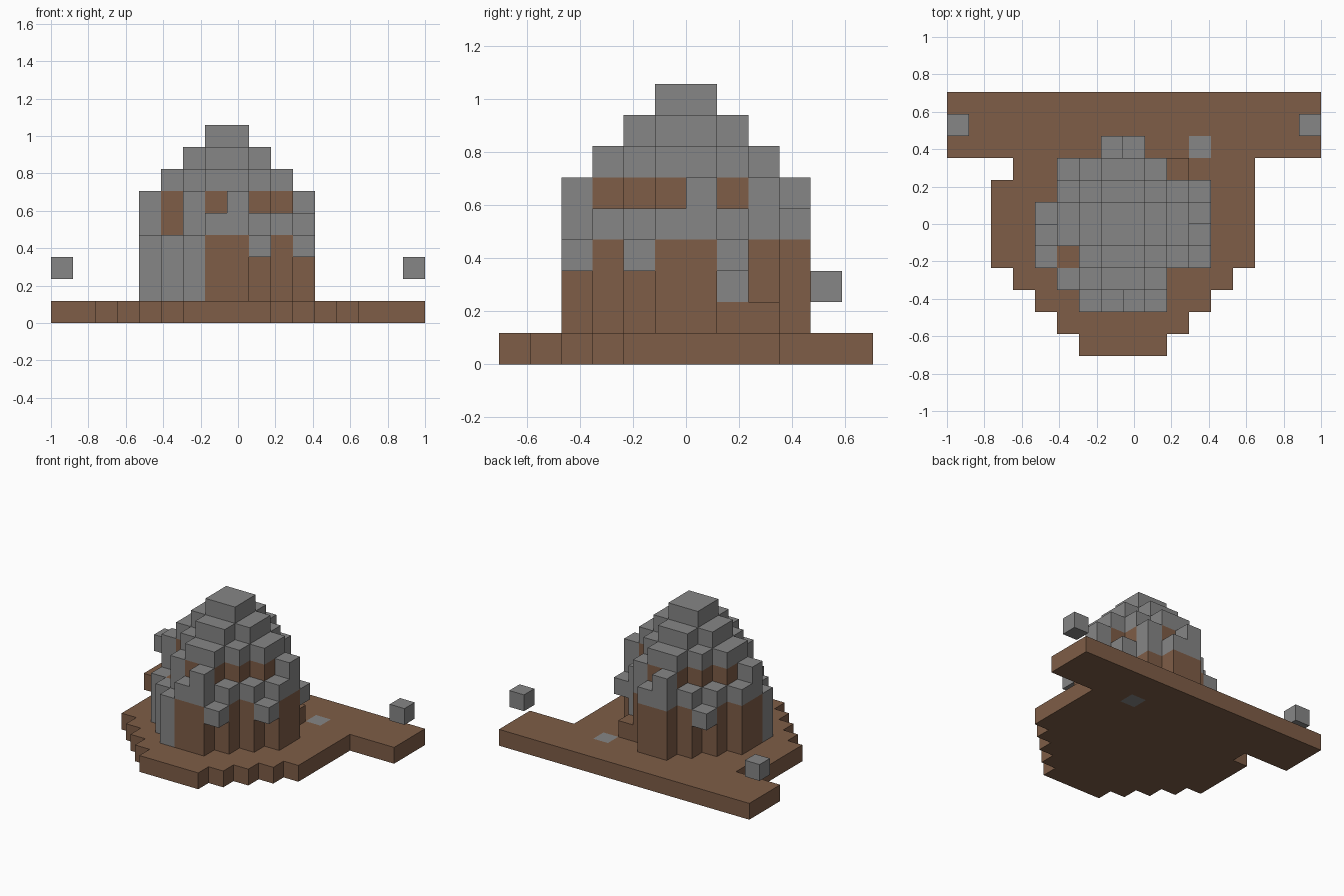
import bpy
import bmesh
from mathutils import Vector

if "Cube" in bpy.data.objects:
    bpy.data.objects.remove(bpy.data.objects["Cube"], do_unlink=True)

UNIT = 2 / 17                      # edge of one block
ORIGIN = Vector((-1, -12 * UNIT / 2, 0))


def material(name, rgb):
    mat = bpy.data.materials.new(name)
    mat.use_nodes = True
    mat.diffuse_color = (*rgb, 1)
    node = next(n for n in mat.node_tree.nodes if n.type == 'BSDF_PRINCIPLED')
    node.inputs["Base Color"].default_value = (*rgb, 1)
    return mat


brown = material("earth brown", (0.21, 0.11, 0.063))
grey = material("stone grey", (0.24, 0.24, 0.24))


def row(x0, x1, y, z):
    """Blocks x0..x1 inclusive in one row."""
    return {(x, y, z) for x in range(x0, x1 + 1)}


def stepped_disc(half, z):
    """Stepped round layer centred on the tower axis (8, 6)."""
    cells = set()
    for j in range(-half, half):
        reach = half - (j if j >= 0 else -1 - j)
        cells |= row(8 - reach, 7 + reach, 6 + j, z)
    return cells


# Ground slab, round in front with a wide strip at the back
fallen = {(11, 9, 0)}
ground = set()
for j, (a, b) in enumerate([(6, 9), (5, 10), (4, 11), (3, 12)] + [(2, 13)] * 4
                           + [(3, 13)] + [(0, 16)] * 3):
    ground |= row(a, b, j, 0)
ground -= fallen

# Tower wall, with one stone patch
patch = {(10, 7, 2), (10, 7, 3)}
wall = set().union(*(stepped_disc(4, z) for z in (1, 2, 3))) - patch

# Narrow upper storey
upper = stepped_disc(3, 4) | stepped_disc(3, 5)

# Parapet ring with a broken gap, and merlons above it
parapet = stepped_disc(4, 4) - upper - {(5, 4, 4)}
merlons = {(x, y, 5) for x, y in
           [(8, 2), (11, 6), (7, 9), (4, 5), (9, 8), (6, 3)]}

# Stepped roof
roof = set().union(*(stepped_disc(9 - z, z) for z in (6, 7, 8)))

# Brackets below the parapet and full-height buttresses
brackets = {(x, y, 3) for x, y in [(9, 2), (11, 4), (11, 7), (5, 8)]}
buttresses = {(x, y, z) for x, y in [(6, 2), (5, 3), (4, 4)] for z in (1, 2, 3)}

parts = [
    ("ground_slab", ground, brown),
    ("sunken_stone", fallen, grey),
    ("tower_wall", wall, brown),
    ("wall_patch", patch, grey),
    ("upper_storey", upper, brown),
    ("parapet", parapet, grey),
    ("merlons", merlons, grey),
    ("roof", roof, grey),
    ("brackets", brackets, grey),
    ("buttresses", buttresses, grey),
    ("loose_earth_block", {(10, 8, 1)}, brown),
    ("floating_block_right", {(0, 10, 2)}, grey),
    ("floating_block_left", {(16, 10, 2)}, grey),
]
occupied = set().union(*(cells for _, cells, _ in parts))


def build(name, cells, mat):
    """Make one mesh from the open faces of the given blocks."""
    bm = bmesh.new()
    for cell in sorted(cells):
        base = Vector(cell)
        for axis in range(3):
            for side in (0, 1):
                step = Vector((0, 0, 0))
                step[axis] = 2 * side - 1
                if tuple(int(c) for c in base + step) in occupied:
                    continue
                u, v = Vector((0, 0, 0)), Vector((0, 0, 0))
                u[(axis + 1) % 3] = 1
                v[(axis + 2) % 3] = 1
                start = base.copy()
                start[axis] += side
                loop = [start, start + u, start + u + v, start + v]
                if not side:
                    loop.reverse()
                bm.faces.new([bm.verts.new(ORIGIN + p * UNIT) for p in loop])
    bmesh.ops.remove_doubles(bm, verts=bm.verts, dist=UNIT / 100)
    mesh = bpy.data.meshes.new(name)
    bm.to_mesh(mesh)
    bm.free()
    mesh.materials.append(mat)
    bpy.context.collection.objects.link(bpy.data.objects.new(name, mesh))


for part in parts:
    build(*part)
